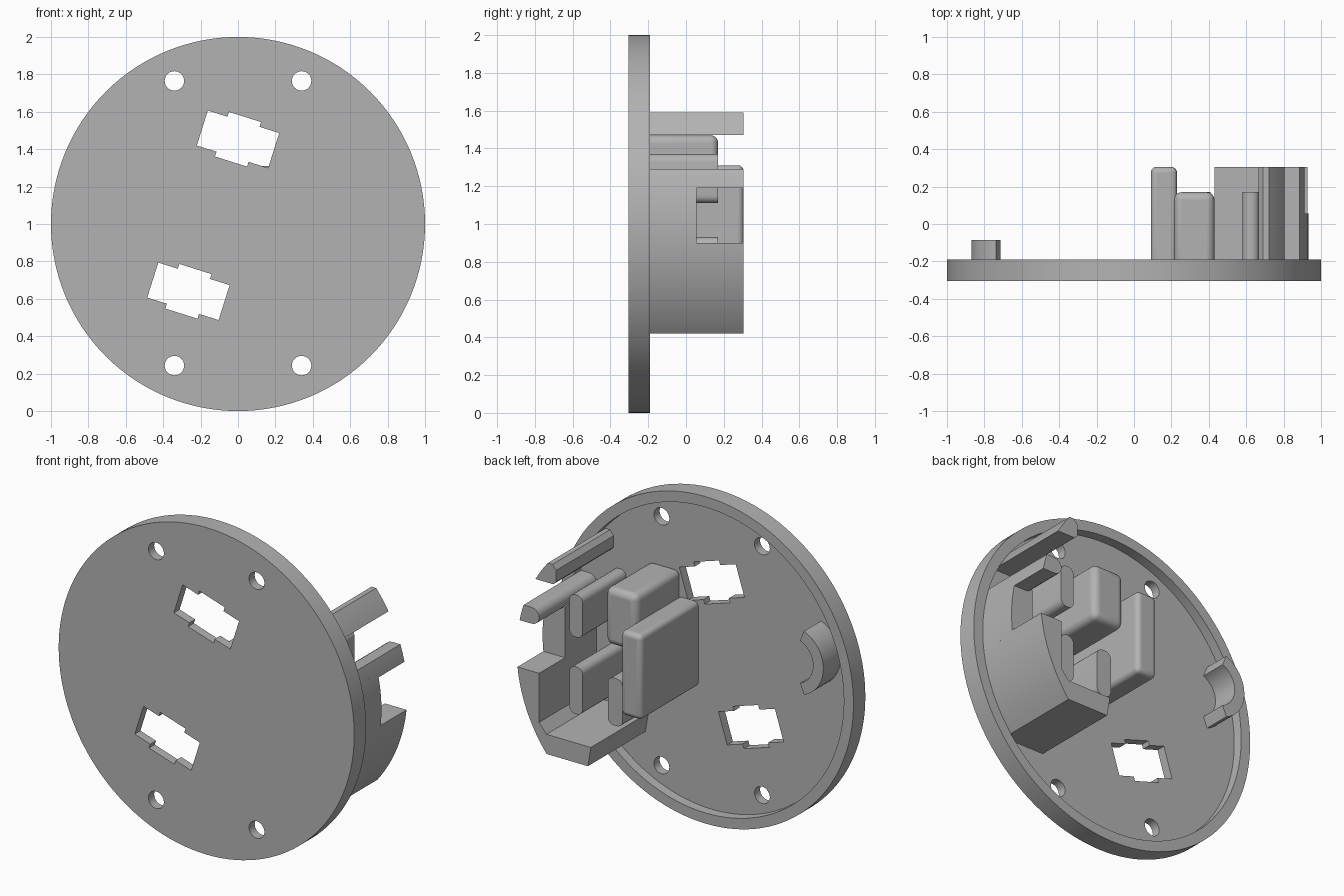
import bpy, bmesh
from math import sin, cos, pi, radians, sqrt

cube = bpy.data.objects.get("Cube")
if cube:
    bpy.data.objects.remove(cube)

grey = bpy.data.materials.new("plain_grey")
grey.use_nodes = True
GREY = (0.45, 0.45, 0.45, 1)
grey.diffuse_color = GREY
grey.node_tree.nodes["Principled BSDF"].inputs["Base Color"].default_value = GREY

FRONT, RIM, FLOOR, TIP = -0.305, -0.19, -0.25, 0.305
MID = 0.17          # depth of the short posts
ROOT = -0.27        # parts start slightly inside the floor
R_WALL = 0.932      # outer radius of the parts hugging the rim


def extrude(name, pts, y0, y1, bevel=0.0):
    """Prism with an (x, z) outline running from y0 to y1."""
    bm = bmesh.new()
    face = bm.faces.new([bm.verts.new((x, y0, z)) for x, z in pts])
    new = bmesh.ops.extrude_face_region(bm, geom=[face])["geom"]
    bmesh.ops.translate(bm, vec=(0, y1 - y0, 0),
                        verts=[v for v in new if isinstance(v, bmesh.types.BMVert)])
    bmesh.ops.recalc_face_normals(bm, faces=bm.faces)
    mesh = bpy.data.meshes.new(name)
    bm.to_mesh(mesh)
    bm.free()
    mesh.materials.append(grey)
    obj = bpy.data.objects.new(name, mesh)
    bpy.context.collection.objects.link(obj)
    if bevel:
        mod = obj.modifiers.new("rounding", 'BEVEL')
        mod.width, mod.segments, mod.angle_limit = bevel, 5, radians(40)
    return obj


def smooth(obj):
    bpy.ops.object.select_all(action='DESELECT')
    obj.select_set(True)
    bpy.context.view_layer.objects.active = obj
    bpy.ops.object.shade_smooth_by_angle(angle=radians(35))


def arc(cx, cz, r, a0, a1, n):
    return [(cx + r * cos(a0 + (a1 - a0) * i / n), cz + r * sin(a0 + (a1 - a0) * i / n))
            for i in range(n + 1)]


def circle(cx, cz, r, n):
    return arc(cx, cz, r, 0, 2 * pi, n)[:-1]


def rect(x0, x1, z0, z1):
    return [(x0, z0), (x1, z0), (x1, z1), (x0, z1)]


def round_rect(x0, x1, z0, z1, r):
    pts = []
    corners = [(x1 - r, z1 - r), (x0 + r, z1 - r), (x0 + r, z0 + r), (x1 - r, z0 + r)]
    for k, (cx, cz) in enumerate(corners):
        pts += arc(cx, cz, r, k * pi / 2, (k + 1) * pi / 2, 5)
    return pts


def rim_arc(z0, z1, n=16):
    """Outer curve along the rim between two heights, on the +x side."""
    zs = [z0 + (z1 - z0) * i / n for i in range(n + 1)]
    return [(sqrt(R_WALL ** 2 - (z - 1) ** 2), z) for z in zs]


def slot(cx, cz):
    """Tilted rectangular slot with a wider tab above and below."""
    w, h, tw, th = 0.2, 0.098, 0.09, 0.125
    half = [(w, -h), (w, h), (tw, h), (tw, th), (-tw, th), (-tw, h)]
    pts = half + [(-x, -z) for x, z in half]
    # drop the repeated corners shared by the two halves
    pts = list(dict.fromkeys(pts))
    t = radians(-17.5)
    return [(cx + x * cos(t) - z * sin(t), cz + x * sin(t) + z * cos(t)) for x, z in pts]


# Round base plate with raised rim, screw holes and slots
plate = extrude("base_plate", circle(0, 1, 1, 128), FRONT, RIM)
cutters = [extrude("recess_cutter", circle(0, 1, 0.935, 128), FLOOR, 0)]
for x in (-0.34, 0.34):
    for z in (0.243, 1.765):
        cutters.append(extrude("hole_cutter", circle(x, z, 0.052, 32), -0.5, 0))
for cx, cz in ((0, 1.453), (-0.265, 0.64)):
    cutters.append(extrude("slot_cutter", slot(cx, cz), -0.5, 0))
bpy.context.view_layer.objects.active = plate
for cutter in cutters:
    mod = plate.modifiers.new("cut", 'BOOLEAN')
    mod.operation, mod.solver, mod.object = 'DIFFERENCE', 'EXACT', cutter
    bpy.ops.object.modifier_apply(modifier=mod.name)
    bpy.data.objects.remove(cutter)

parts = [plate]

# Curved side wall with its foot, the low sill of the notch and the post above it
parts.append(extrude("side_wall", [(0.45, 0.42)] + rim_arc(0.42, 0.9)
                     + [(0.78, 0.9), (0.78, 0.6), (0.73, 0.54), (0.43, 0.54)], ROOT, TIP))
parts.append(extrude("notch_sill", rim_arc(0.88, 1.21) + [(0.78, 1.21), (0.78, 0.88)],
                     ROOT, 0.055))
parts.append(extrude("upper_side_post", rim_arc(1.19, 1.29, 8)
                     + arc(0.83, 1.24, 0.05, pi / 2, 3 * pi / 2, 8), ROOT, TIP))

# Wedge shaped post near the top of the rim
parts.append(extrude("top_post", rim_arc(1.47, 1.59, 8)
                     + [(0.69, 1.59), (0.665, 1.56), (0.665, 1.49), (0.685, 1.47)], ROOT, TIP))

# Tall plate and the shorter rounded block beside it
parts.append(extrude("tall_plate", rect(0.09, 0.23, 0.79, 1.31), ROOT, TIP, 0.03))
parts.append(extrude("rounded_block", rect(0.215, 0.43, 1.12, 1.47), ROOT, MID, 0.04))

# Short posts
for name, x0, x1, z0, z1 in (("short_post_top", 0.58, 0.67, 1.11, 1.37),
                             ("short_post_low", 0.58, 0.67, 0.64, 0.93),
                             ("short_post_inner", 0.31, 0.41, 0.64, 0.93)):
    parts.append(extrude(name, round_rect(x0, x1, z0, z1, 0.04), ROOT, MID))

# Crescent rib at the opposite edge
A = radians(68)
parts.append(extrude("crescent_rib", arc(-0.66, 1.22, 0.21, pi - A, pi + A, 20)
                     + arc(-0.66, 1.22, 0.14, pi + A, pi - A, 20), ROOT, -0.085))

for part in parts:
    smooth(part)
